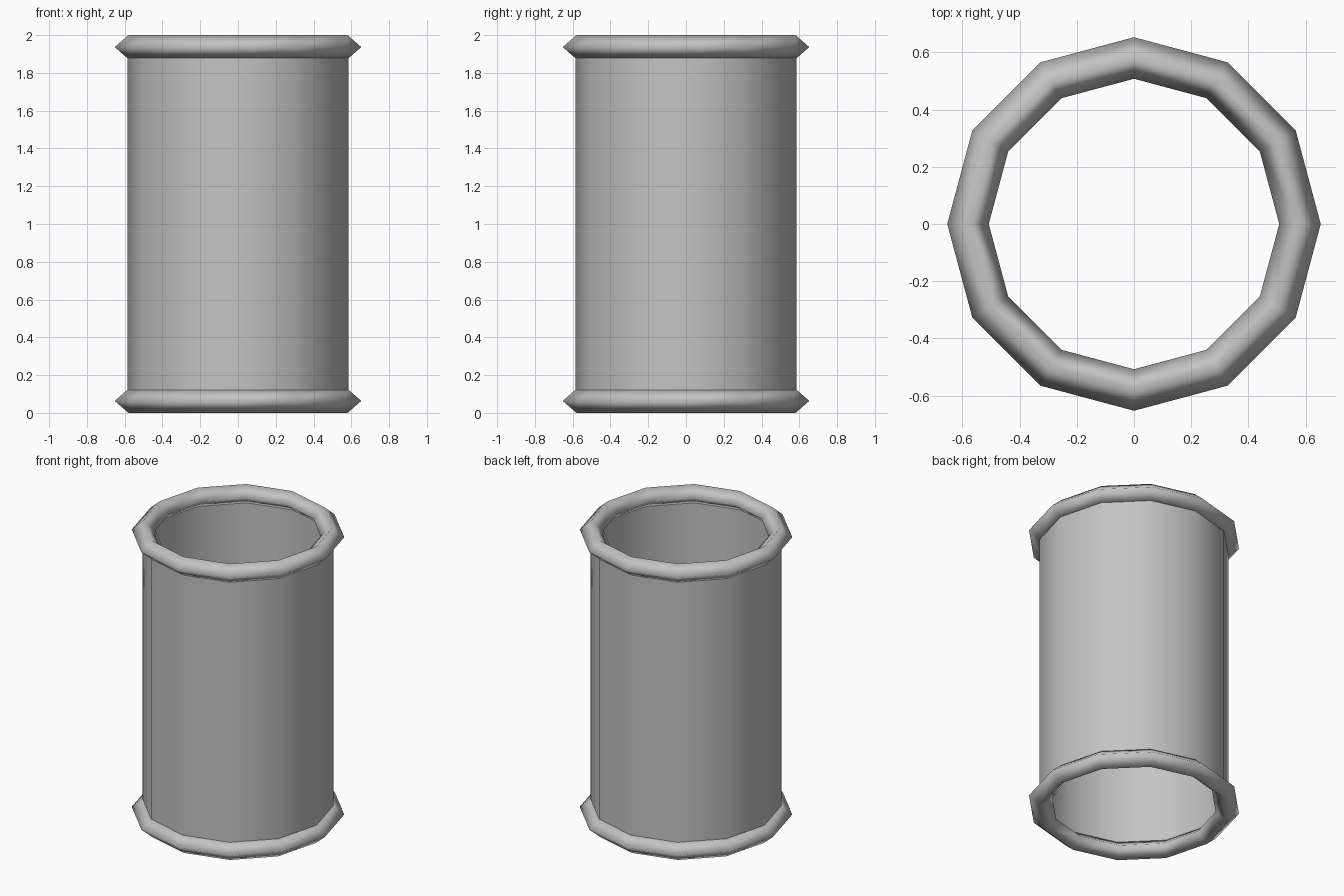
import bpy

cube = bpy.data.objects.get("Cube")
if cube:
    bpy.data.objects.remove(cube, do_unlink=True)

SIDES = 12
HEIGHT = 2.0
RING_RADIUS = 0.58
RING_WIDTH = 0.0725       # radial half width of the rim
RING_HALF_HEIGHT = 0.0635

grey = bpy.data.materials.new("plain_grey")
grey.use_nodes = True
colour = (0.55, 0.55, 0.55, 1)
grey.diffuse_color = colour
grey.node_tree.nodes["Principled BSDF"].inputs["Base Color"].default_value = colour


def finish(name):
    """Name the active part, colour it and smooth it all round."""
    part = bpy.context.object
    part.name = name
    part.data.materials.append(grey)
    bpy.ops.object.shade_smooth()
    return part


# Open tube wall, ending inside the two rims
bpy.ops.mesh.primitive_cylinder_add(
    vertices=SIDES, radius=0.586, depth=HEIGHT - 2 * RING_HALF_HEIGHT,
    end_fill_type='NOTHING', location=(0, 0, HEIGHT / 2))
finish("tube_wall")

# Diamond-section rims at both ends
for name, z in (("bottom_rim", RING_HALF_HEIGHT), ("top_rim", HEIGHT - RING_HALF_HEIGHT)):
    bpy.ops.mesh.primitive_torus_add(
        major_segments=SIDES, minor_segments=4,
        major_radius=RING_RADIUS, minor_radius=RING_WIDTH, location=(0, 0, z))
    rim = finish(name)
    rim.scale.z = RING_HALF_HEIGHT / RING_WIDTH
    bpy.ops.object.transform_apply(location=False, rotation=False, scale=True)
